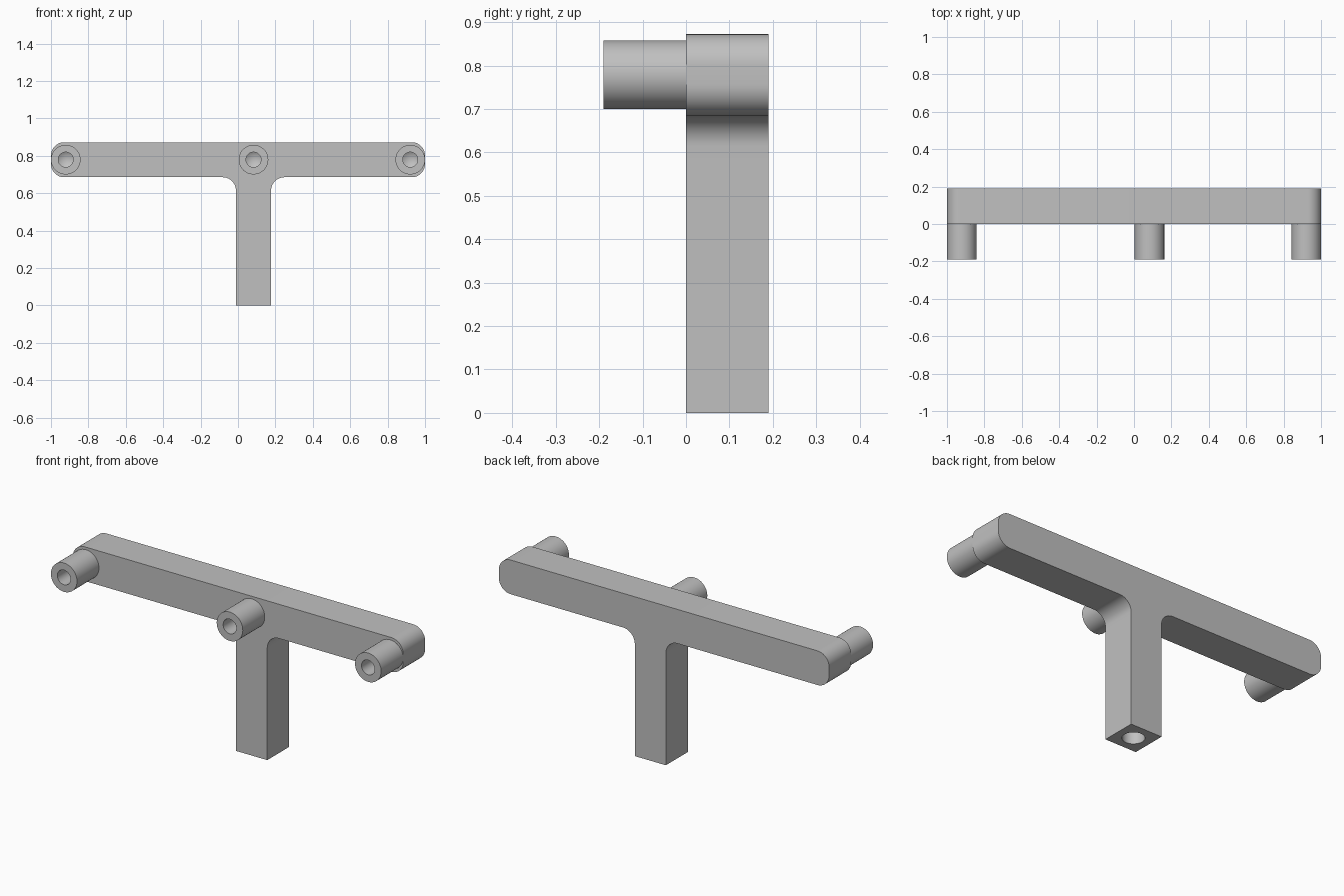
import bpy
import bmesh
from math import cos, sin, pi, radians
from mathutils import Matrix

if "Cube" in bpy.data.objects:
    bpy.data.objects.remove(bpy.data.objects["Cube"], do_unlink=True)

grey = bpy.data.materials.new("light grey")
grey.use_nodes = True
GREY = (0.53, 0.53, 0.53, 1)
grey.diffuse_color = GREY
grey.node_tree.nodes["Principled BSDF"].inputs["Base Color"].default_value = GREY

DEPTH = 0.19                      # bar thickness
TOP, UNDER = 0.872, 0.685         # bar top and underside
STEM_X, STEM_HALF = 0.083, 0.094  # stem centre and half width
ROUND = 0.071                     # corner and fillet radius


def add_object(name, bm):
    bmesh.ops.recalc_face_normals(bm, faces=bm.faces)
    mesh = bpy.data.meshes.new(name)
    bm.to_mesh(mesh)
    bm.free()
    mesh.materials.append(grey)
    obj = bpy.data.objects.new(name, mesh)
    bpy.context.collection.objects.link(obj)
    return obj


def smooth(obj):
    bpy.ops.object.select_all(action="DESELECT")
    obj.select_set(True)
    bpy.context.view_layer.objects.active = obj
    bpy.ops.object.shade_smooth_by_angle(angle=radians(30))


def arc(cx, cz, start, end, steps=12):
    angles = [radians(start + (end - start) * i / steps) for i in range(steps + 1)]
    return [(cx + ROUND * cos(a), cz + ROUND * sin(a)) for a in angles]


def lathe(name, profile, matrix, closed=False, steps=48):
    """Revolve (radius, height) points about z, then place them."""
    bm = bmesh.new()
    verts = [bm.verts.new((r, 0, h)) for r, h in profile]
    edges = [bm.edges.new(pair) for pair in zip(verts, verts[1:])]
    bmesh.ops.spin(bm, geom=verts + edges, axis=(0, 0, 1), cent=(0, 0, 0),
                   angle=2 * pi, steps=steps)
    bmesh.ops.remove_doubles(bm, verts=bm.verts, dist=0.0001)
    bm.transform(matrix)
    return add_object(name, bm)


# T-shaped body: rounded bar ends and filleted stem
left, right = STEM_X - STEM_HALF, STEM_X + STEM_HALF
end = 1 - ROUND
outline = [(left, 0), (right, 0)]
outline += arc(right + ROUND, UNDER - ROUND, 180, 90)
outline += arc(end, UNDER + ROUND, -90, 0)
outline += arc(end, TOP - ROUND, 0, 90)
outline += arc(-end, TOP - ROUND, 90, 180)
outline += arc(-end, UNDER + ROUND, 180, 270)
outline += arc(left - ROUND, UNDER - ROUND, 90, 0)
bm = bmesh.new()
face = bm.faces.new([bm.verts.new((x, 0, z)) for x, z in outline])
extruded = bmesh.ops.extrude_face_region(bm, geom=[face])["geom"]
bmesh.ops.translate(bm, vec=(0, DEPTH, 0),
                    verts=[v for v in extruded if isinstance(v, bmesh.types.BMVert)])
body = add_object("tee_body", bm)

# Blind drilled hole in the foot of the stem
drill = lathe("stem_drill", [(0, -0.05), (0.055, -0.05), (0.055, 0.3), (0, 0.33)],
              Matrix.Translation((STEM_X, DEPTH / 2, 0)))
drill.hide_render = True
cut = body.modifiers.new("stem_hole", "BOOLEAN")
cut.operation = "DIFFERENCE"
cut.solver = "EXACT"
cut.object = drill
bpy.context.view_layer.objects.active = body
bpy.ops.object.modifier_apply(modifier=cut.name)
bpy.data.objects.remove(drill, do_unlink=True)
smooth(body)

# Three hollow posts on the front, each with a cone-bottomed hole
post = [(0.079, 0), (0.079, DEPTH), (0.04, DEPTH), (0.04, 0.045), (0, 0.02)]
for name, x in (("right_post", -0.921), ("middle_post", STEM_X), ("left_post", 0.921)):
    place = Matrix.Translation((x, 0, 0.779)) @ Matrix.Rotation(pi / 2, 4, "X")
    smooth(lathe(name, post, place))
